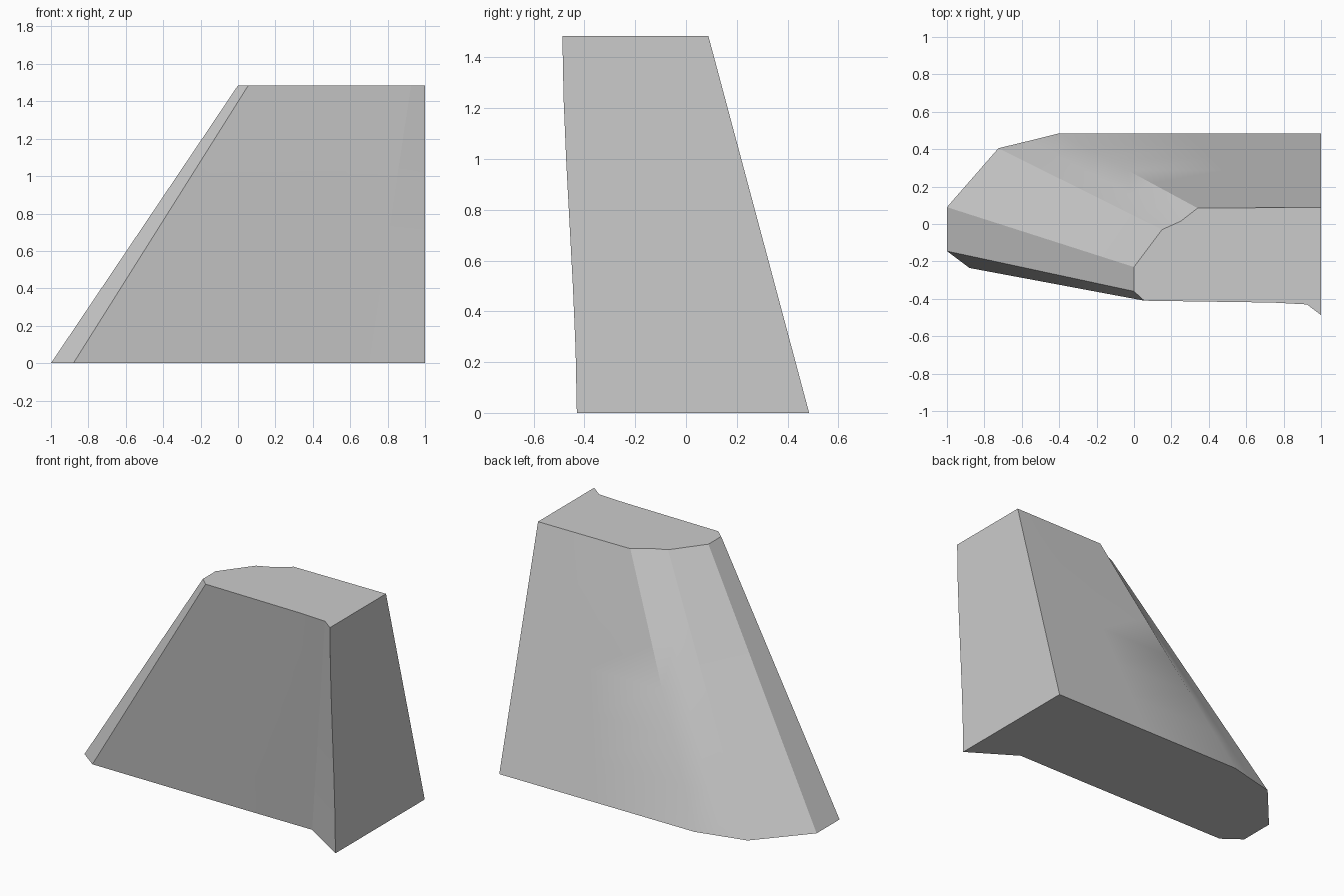
import bpy
import bmesh
from mathutils import Vector

if "Cube" in bpy.data.objects:
    bpy.data.objects.remove(bpy.data.objects["Cube"], do_unlink=True)

HEIGHT = 1.485
LEVELS = 6

# Matching foot and crown outlines, counter-clockwise from the front chamfer
foot = [(-0.88, -0.235), (0.2, -0.24), (0.70, -0.24), (1, -0.43), (1, 0.485), (0.3, 0.485),
        (-0.40, 0.485), (-0.56, 0.445), (-0.725, 0.405), (-1, 0.09), (-1, -0.145)]
crown = [(0.055, -0.41), (0.74, -0.42), (0.925, -0.43), (1, -0.487), (1, 0.088), (0.67, 0.087),
         (0.34, 0.085), (0.25, 0.015), (0.15, -0.03), (0, -0.23), (0, -0.36)]
FRONT_CORNER = 3


def ring(bm, t):
    verts = []
    for i, (a, b) in enumerate(zip(foot, crown)):
        x, y = Vector(a).lerp(Vector(b), t)
        if i == FRONT_CORNER:
            # The front corner edge bows gently: hollow low down, full higher up
            y += 0.05 * t * (1 - t) * (1 - 2 * t)
        verts.append(bm.verts.new((x, y, t * HEIGHT)))
    return verts


# Loft the block from foot to crown and cap both ends
bm = bmesh.new()
rings = [ring(bm, k / LEVELS) for k in range(LEVELS + 1)]
n = len(foot)
for low, high in zip(rings, rings[1:]):
    for i in range(n):
        j = (i + 1) % n
        bm.faces.new((low[i], low[j], high[j], high[i]))
bm.faces.new(rings[0][::-1])
bm.faces.new(rings[-1])
bmesh.ops.recalc_face_normals(bm, faces=bm.faces)
mesh = bpy.data.meshes.new("tapered_block")
bm.to_mesh(mesh)
bm.free()

block = bpy.data.objects.new("tapered_block", mesh)
bpy.context.collection.objects.link(block)

# Plain grey finish
grey = bpy.data.materials.new("plain_grey")
grey.use_nodes = True
color = (0.6, 0.6, 0.6, 1)
grey.diffuse_color = color
grey.node_tree.nodes["Principled BSDF"].inputs["Base Color"].default_value = color
mesh.materials.append(grey)

# Soft shading across the sides, crisp edges at the corners
bpy.ops.object.select_all(action="DESELECT")
block.select_set(True)
bpy.context.view_layer.objects.active = block
bpy.ops.object.shade_smooth_by_angle(angle=0.4)
